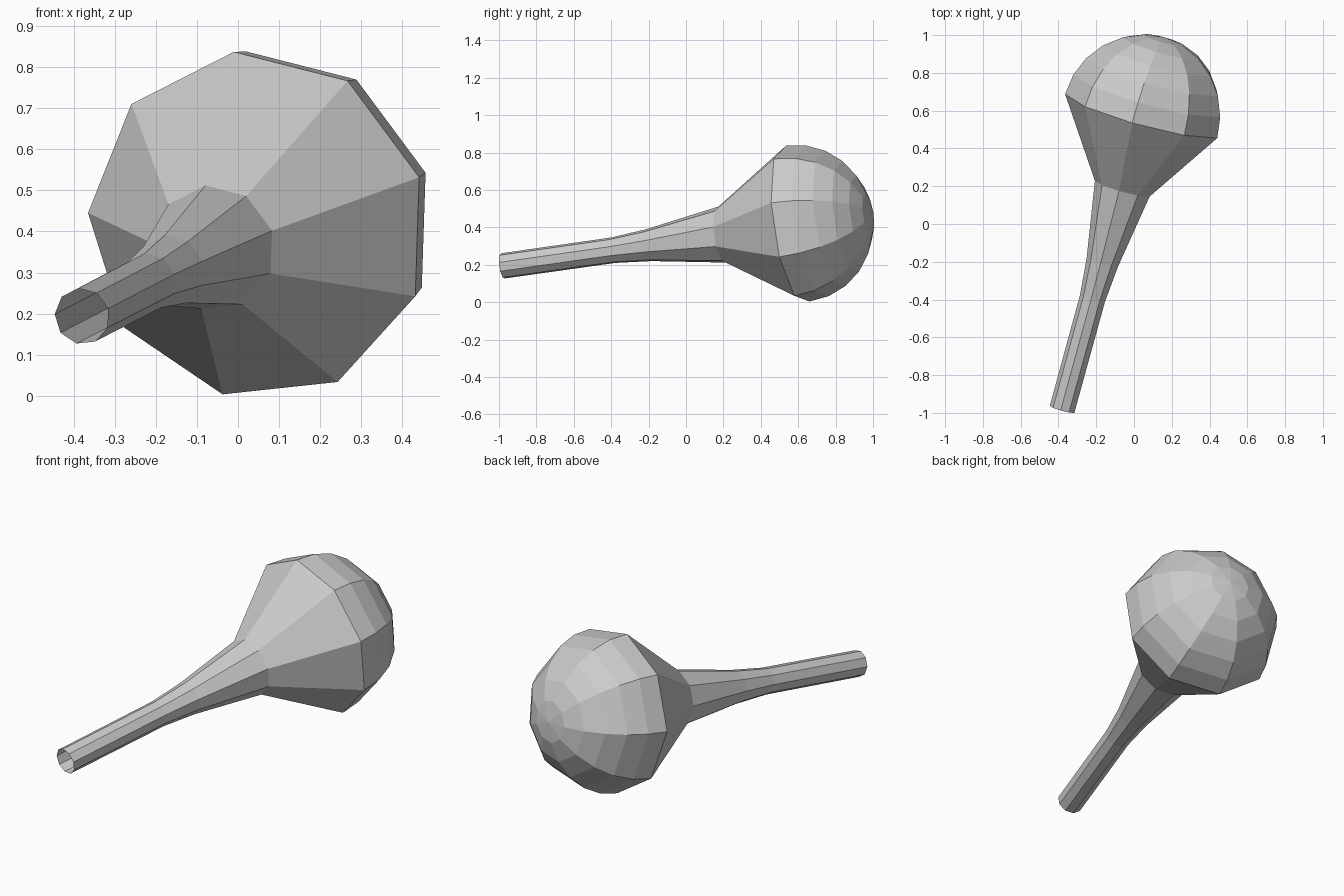
import bpy, math
from mathutils import Vector

if "Cube" in bpy.data.objects:
    bpy.data.objects.remove(bpy.data.objects["Cube"])

SIDES = 9
R = 0.428                                   # head radius
CENTRE = Vector((0.048, 0.579, 0.415))      # centre of the widest ring
AXIS = Vector((0.274, 1.0, 0.142)).normalized()
U = Vector((-0.058, -0.044, 0.422))         # direction of the first corner
U = (U - AXIS * U.dot(AXIS)).normalized()
V = AXIS.cross(U)

# Profile: (distance along axis, radius), open handle end to widest ring
profile = [(-1.632, 0.069), (-1.015, 0.070), (-0.816, 0.088), (-0.407, 0.154)]
# Hemispherical head in 15 degree steps
for k in range(6):
    a = math.radians(15 * k)
    profile.append((R * math.sin(a), R * math.cos(a)))

# Revolve the profile around the tilted axis
verts, faces = [], []
for t, r in profile:
    for i in range(SIDES):
        a = 2 * math.pi * i / SIDES
        verts.append(CENTRE + AXIS * t + (U * math.cos(a) + V * math.sin(a)) * r)
for k in range(len(profile) - 1):
    for i in range(SIDES):
        j = (i + 1) % SIDES
        a, b = k * SIDES, (k + 1) * SIDES
        faces.append((a + i, a + j, b + j, b + i))

# Close the head at its tip; the handle end stays open
tip = len(verts)
verts.append(CENTRE + AXIS * R)
last = tip - SIDES
for i in range(SIDES):
    faces.append((last + i, last + (i + 1) % SIDES, tip))

mesh = bpy.data.meshes.new("gourd_rattle")
mesh.from_pydata(verts, [], faces)
mesh.update()
bpy.context.collection.objects.link(bpy.data.objects.new("gourd_rattle", mesh))
